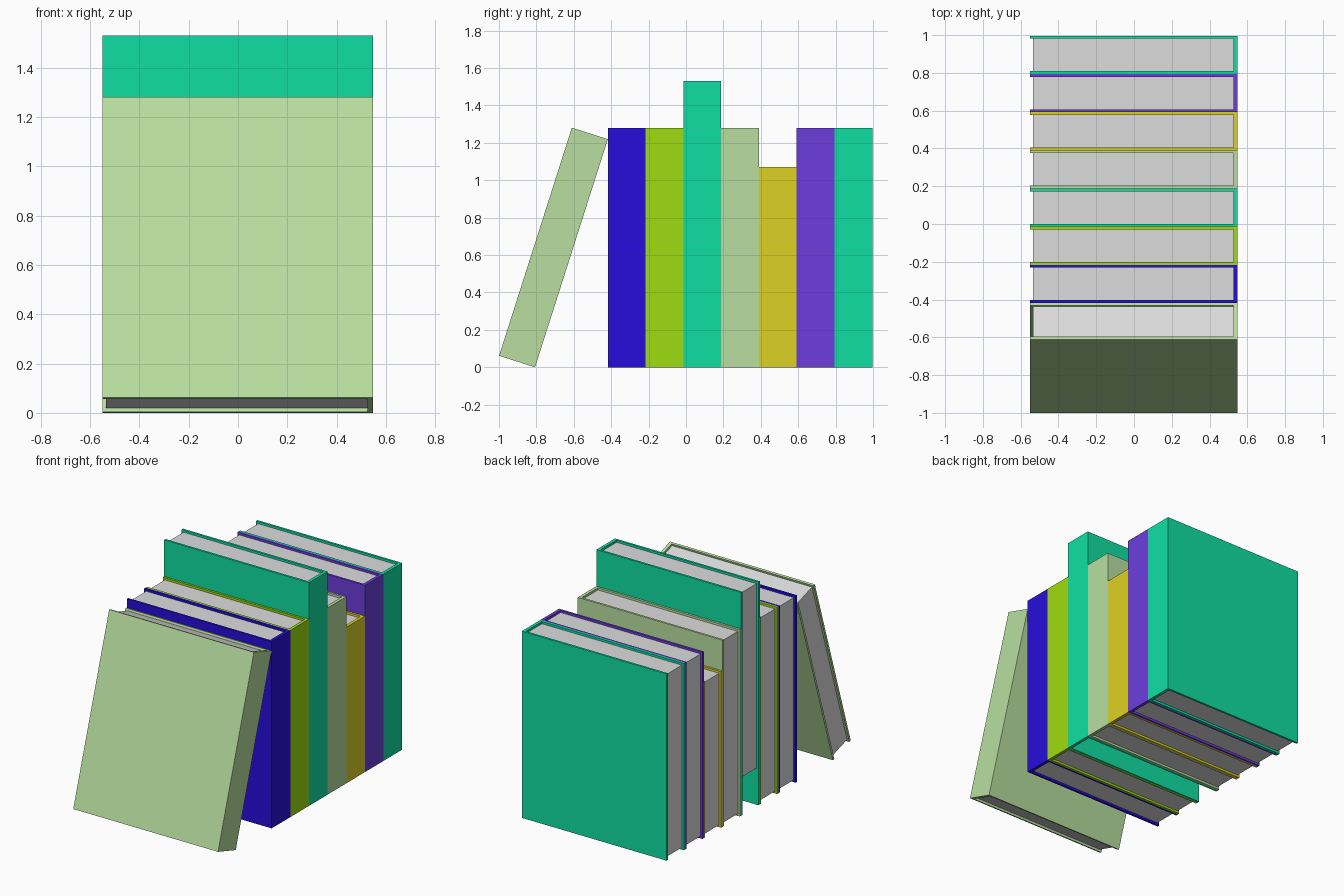
import bpy
import bmesh
from math import radians

cube = bpy.data.objects.get("Cube")
if cube:
    bpy.data.objects.remove(cube, do_unlink=True)

LEFT, RIGHT = -0.55, 0.548      # open edge and spine edge
THICK = 0.202                   # book thickness
BOARD, SPINE, INSET = 0.015, 0.022, 0.015


def make_material(name, rgb):
    mat = bpy.data.materials.new(name)
    mat.use_nodes = True
    color = (*rgb, 1.0)
    mat.diffuse_color = color
    mat.node_tree.nodes["Principled BSDF"].inputs["Base Color"].default_value = color
    return mat


MATS = {
    "teal": make_material("teal", (0.005, 0.74, 0.37)),
    "blue": make_material("blue", (0.02, 0.004, 0.72)),
    "lime": make_material("lime", (0.34, 0.72, 0.005)),
    "sage": make_material("sage", (0.48, 0.74, 0.35)),
    "yellow": make_material("yellow", (0.72, 0.64, 0.018)),
    "purple": make_material("purple", (0.15, 0.048, 0.72)),
    "paper": make_material("paper", (0.72, 0.72, 0.72)),
}


def extrude_profile(name, points, z0, z1, color):
    """Extrude a flat outline upward from z0 to z1."""
    bm = bmesh.new()
    face = bm.faces.new([bm.verts.new((x, y, z0)) for x, y in points])
    grown = bmesh.ops.extrude_face_region(bm, geom=[face])["geom"]
    top = [v for v in grown if isinstance(v, bmesh.types.BMVert)]
    bmesh.ops.translate(bm, verts=top, vec=(0, 0, z1 - z0))
    bmesh.ops.recalc_face_normals(bm, faces=bm.faces)
    mesh = bpy.data.meshes.new(name)
    bm.to_mesh(mesh)
    bm.free()
    mesh.materials.append(MATS[color])
    obj = bpy.data.objects.new(name, mesh)
    bpy.context.collection.objects.link(obj)
    return obj


def make_book(name, color, height, back_y, lean=0.0, page_bottom=INSET):
    """One book: a wrapped cover and a recessed page block, hinged at its back foot."""
    inner, front, back = RIGHT - SPINE, -THICK + BOARD, -BOARD
    # Cover: two boards joined by the spine
    cover = extrude_profile(name + "_cover", [
        (LEFT, -THICK), (RIGHT, -THICK), (RIGHT, 0), (LEFT, 0),
        (LEFT, back), (inner, back), (inner, front), (LEFT, front),
    ], 0, height, color)
    # Page block
    edge = LEFT + INSET
    pages = extrude_profile(name + "_pages", [
        (edge, front), (inner, front), (inner, back), (edge, back),
    ], page_bottom, height - INSET, "paper")
    for obj in (cover, pages):
        obj.location.y = back_y
        obj.rotation_euler.x = -lean


# Standing row, front to back: name, colour, height, bottom of pages
ROW = [
    ("blue_book", "blue", 1.28, INSET),
    ("lime_book", "lime", 1.28, INSET),
    ("tall_teal_book", "teal", 1.53, 0.25),
    ("sage_book", "sage", 1.28, INSET),
    ("short_yellow_book", "yellow", 1.07, INSET),
    ("purple_book", "purple", 1.28, INSET),
    ("teal_book", "teal", 1.28, INSET),
]
for i, (name, color, height, page_bottom) in enumerate(ROW):
    make_book(name, color, height, -0.418 + THICK * (i + 1), page_bottom=page_bottom)

# Book leaning against the row
make_book("leaning_book", "sage", 1.28, -0.807, lean=radians(17.7))
